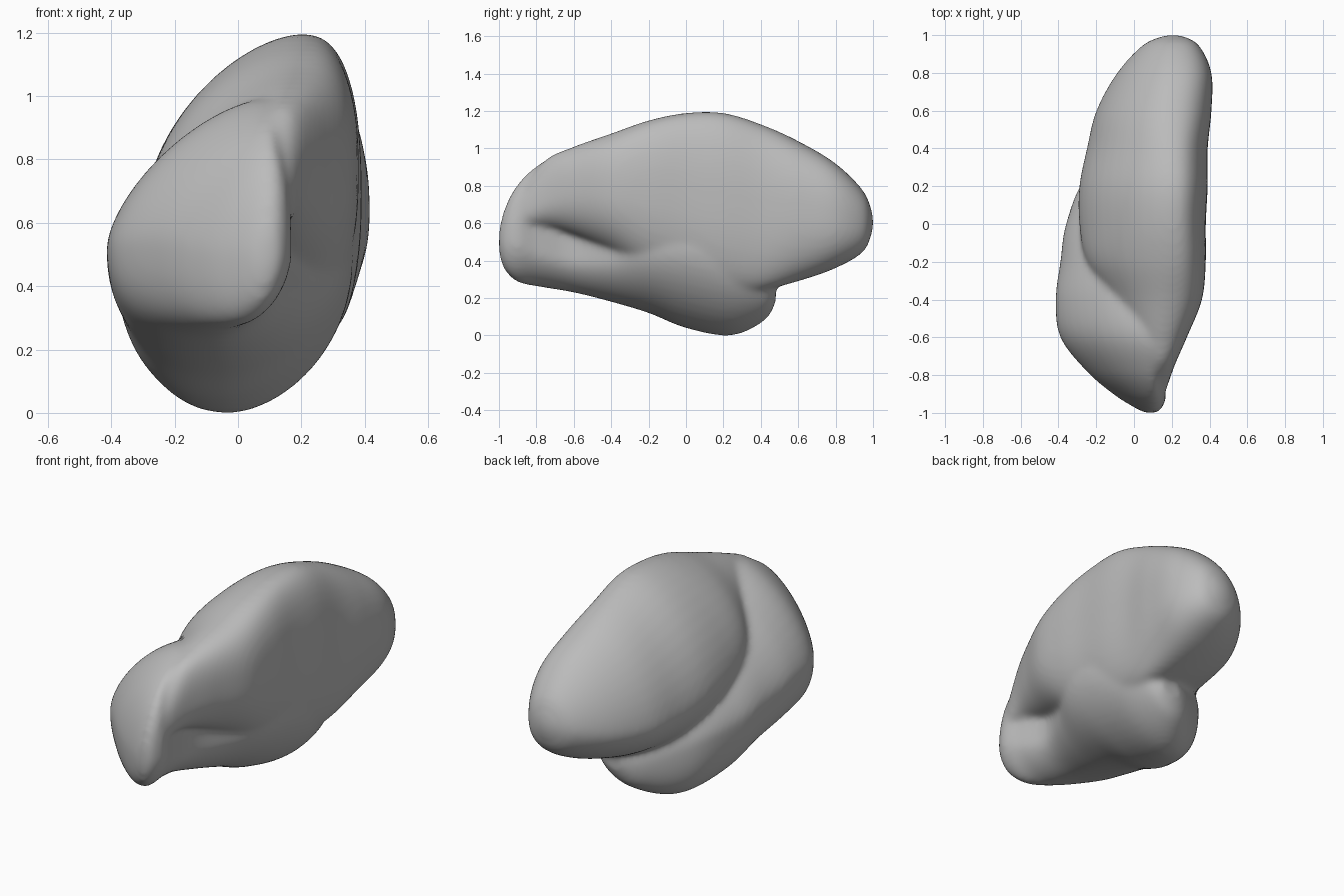
import bpy, bmesh, math

cube = bpy.data.objects.get("Cube")
if cube:
    bpy.data.objects.remove(cube, do_unlink=True)

grey = bpy.data.materials.new("plain_grey")
grey.use_nodes = True
grey.diffuse_color = (.5, .5, .5, 1)
grey.node_tree.nodes["Principled BSDF"].inputs["Base Color"].default_value = (.5, .5, .5, 1)

# Each station: y, then (x, z) of the left, top, right and bottom extremes
UPPER_LOBE = [
    (1.0, .17, .61, .2, .64, .24, .61, .2, .57),
    (.95, .05, .59, .2, .77, .34, .6, .2, .45),
    (.8, -.09, .56, .2, .92, .41, .62, .2, .36),
    (.6, -.2, .55, .18, 1.04, .41, .65, .22, .29),
    (.4, -.25, .57, .19, 1.13, .39, .65, .25, .24),
    (.2, -.29, .62, .2, 1.19, .39, .68, .2, .22),
    (0, -.29, .66, .2, 1.19, .38, .72, .15, .25),
    (-.2, -.25, .72, .2, 1.15, .38, .76, .1, .31),
    (-.4, -.13, .77, .18, 1.08, .36, .78, .08, .44),
    (-.6, -.04, .78, .15, 1.01, .28, .78, .06, .53),
    (-.75, .01, .72, .13, .94, .215, .73, .06, .57),
    (-.88, .04, .65, .1, .78, .17, .65, .08, .56),
]
LOWER_LOBE = [
    (.48, .07, .22, .12, .28, .2, .22, .12, .18),
    (.42, -.05, .25, .12, .42, .28, .3, .07, .08),
    (.24, -.26, .35, .05, .65, .345, .39, -.02, 0),
    (0, -.36, .41, 0, .77, .36, .46, -.05, .04),
    (-.2, -.39, .47, -.03, .86, .32, .45, -.05, .12),
    (-.4, -.415, .52, .03, .95, .2, .4, -.06, .18),
    (-.6, -.39, .53, .08, .99, .12, .4, -.07, .23),
    (-.78, -.25, .54, .1, .92, .14, .44, -.05, .26),
    (-.9, -.11, .51, .1, .81, .17, .5, .02, .285),
    (-.97, 0, .5, .1, .68, .15, .5, .07, .35),
    (-1.0, .06, .5, .09, .56, .12, .5, .09, .44),
]
# Roundness of each quarter: small is boxy, large is flat
UPPER_QUARTERS = {"right top": .78, "left top": 1.2, "left bottom": 1.1, "right bottom": .87}
LOWER_QUARTERS = {"right top": .85, "left top": 1.32, "left bottom": .84, "right bottom": 1.17}


def blend(a, b, c, d, t):
    """Smooth curve through b and c."""
    return b + t / 2 * (c - a + t * (2 * a - 5 * b + 4 * c - d + t * (3 * (b - c) + d - a)))


def smooth_stations(stations, steps=8):
    last = len(stations) - 1
    for i in range(last):
        around = [stations[min(max(i + k, 0), last)] for k in (-1, 0, 1, 2)]
        for s in range(steps):
            yield [blend(*values, s / steps) for values in zip(*around)]
    yield stations[last]


def section(station, quarters, sides=48):
    """Closed ring made of four rounded quarters between the extremes."""
    y, lx, lz, tx, tz, rx, rz, bx, bz = station
    ring = []
    for i in range(sides):
        angle = math.tau * i / sides
        c, s = math.cos(angle), math.sin(angle)
        side, end_x, end_z = ("right", rx, rz) if c >= 0 else ("left", lx, lz)
        level, mid_x, peak_z = ("top", tx, tz) if s >= 0 else ("bottom", bx, bz)
        power = quarters[side + " " + level]
        across, up = abs(c) ** power, abs(s) ** power
        ring.append((mid_x + (end_x - mid_x) * across, y, end_z + (peak_z - end_z) * up))
    return ring


def add_lobe(bm, stations, quarters):
    rings = [[bm.verts.new(p) for p in section(st, quarters)] for st in smooth_stations(stations)]
    for a, b in zip(rings, rings[1:]):
        for i in range(len(a)):
            j = (i + 1) % len(a)
            bm.faces.new((a[i], a[j], b[j], b[i]))
    bm.faces.new(rings[0][::-1])
    bm.faces.new(rings[-1])


# Two overlapping lobes, fused into one skin with soft creases between them
bm = bmesh.new()
add_lobe(bm, UPPER_LOBE, UPPER_QUARTERS)
add_lobe(bm, LOWER_LOBE, LOWER_QUARTERS)
bmesh.ops.recalc_face_normals(bm, faces=bm.faces)
mesh = bpy.data.meshes.new("folded_body")
bm.to_mesh(mesh)
bm.free()
mesh.materials.append(grey)
body = bpy.data.objects.new("folded_body", mesh)
bpy.context.collection.objects.link(body)

fuse = body.modifiers.new("fuse", 'REMESH')
fuse.mode = 'VOXEL'
fuse.voxel_size = .015
fuse.use_smooth_shade = True
soften = body.modifiers.new("soften", 'SMOOTH')
soften.factor = .5
soften.iterations = 16
